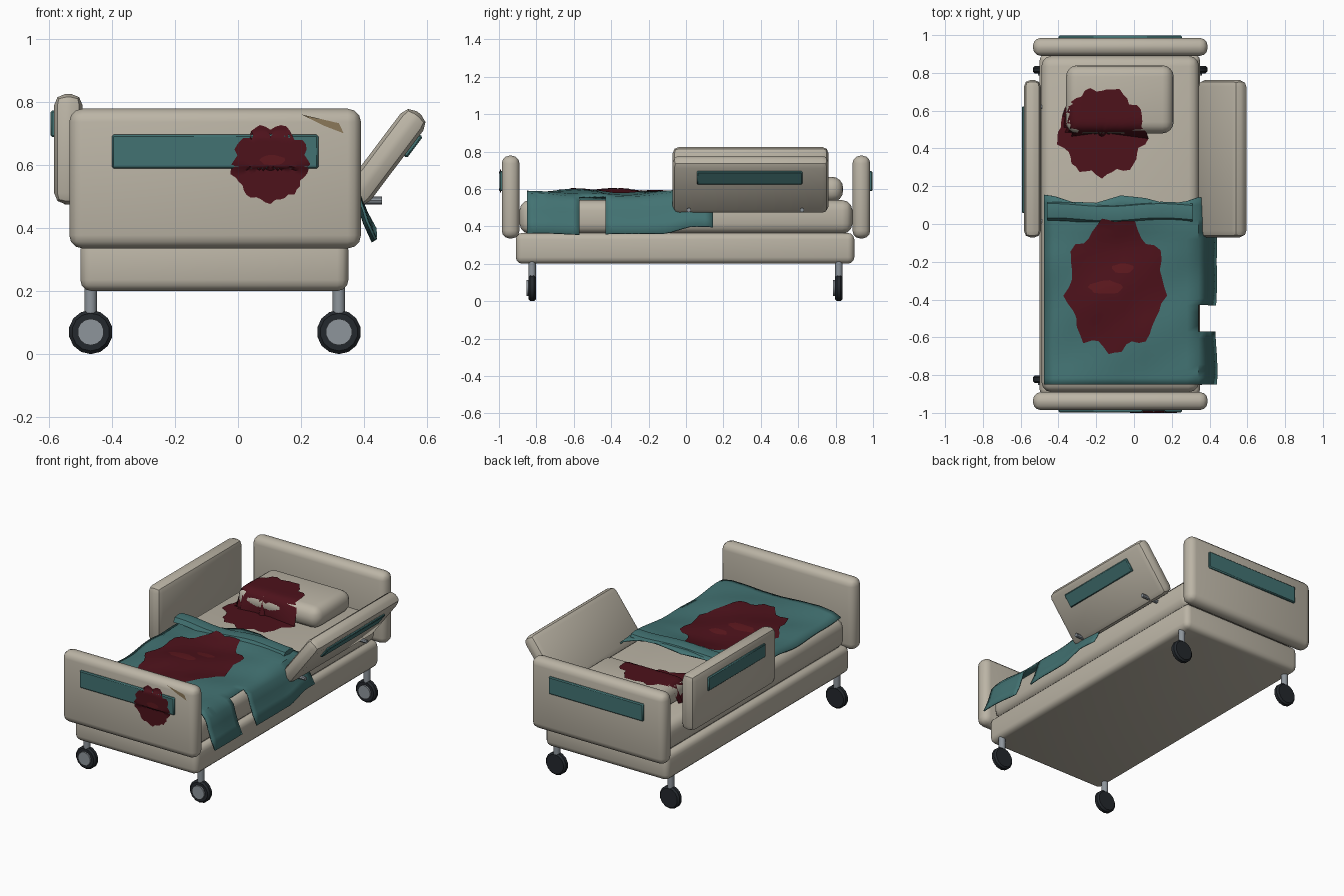
import bpy, bmesh, math, random
from mathutils import Vector, Matrix

if "Cube" in bpy.data.objects:
    bpy.data.objects.remove(bpy.data.objects["Cube"])

random.seed(4)


def material(name, rgb):
    m = bpy.data.materials.new(name)
    m.diffuse_color = (*rgb, 1)
    m.use_nodes = True
    m.node_tree.nodes["Principled BSDF"].inputs["Base Color"].default_value = m.diffuse_color
    return m


BEIGE = material("beige", (0.50, 0.46, 0.38))
TEAL = material("teal", (0.055, 0.17, 0.17))
BLOOD = material("dark_red", (0.075, 0.006, 0.011))
WET = material("wet_red", (0.11, 0.009, 0.013))
RUBBER = material("rubber", (0.017, 0.021, 0.026))
METAL = material("metal", (0.27, 0.30, 0.33))
WOOD = material("chipped", (0.26, 0.19, 0.10))


def finish(name, bm, mat, smooth=True):
    bmesh.ops.recalc_face_normals(bm, faces=bm.faces)
    me = bpy.data.meshes.new(name)
    bm.to_mesh(me)
    bm.free()
    ob = bpy.data.objects.new(name, me)
    bpy.context.collection.objects.link(ob)
    me.materials.append(mat)
    if smooth:
        bpy.context.view_layer.objects.active = ob
        bpy.ops.object.select_all(action='DESELECT')
        ob.select_set(True)
        bpy.ops.object.shade_smooth_by_angle(angle=math.radians(40))
    return ob


def box(name, lo, hi, bevel, mat, seg=3, xf=None):
    lo, hi = Vector(lo), Vector(hi)
    bm = bmesh.new()
    bmesh.ops.create_cube(bm, size=1)
    for v in bm.verts:
        v.co = (lo + hi) / 2 + v.co * (hi - lo)
    bmesh.ops.bevel(bm, geom=bm.edges[:], offset=bevel, segments=seg,
                    profile=0.5, affect='EDGES', clamp_overlap=True)
    if xf:
        bm.transform(xf)
    return finish(name, bm, mat)


def cyl(name, a, b, r, mat, sides=12, bevel=0):
    a, b = Vector(a), Vector(b)
    bm = bmesh.new()
    bmesh.ops.create_cone(bm, cap_ends=True, segments=sides, radius1=r, radius2=r, depth=(b - a).length)
    if bevel:
        rim = [e for e in bm.edges if abs(e.verts[0].co.z - e.verts[1].co.z) < 1e-5]
        bmesh.ops.bevel(bm, geom=rim, offset=bevel, segments=1, affect='EDGES')
    bm.transform(Matrix.Translation((a + b) / 2) @ (b - a).to_track_quat('Z', 'Y').to_matrix().to_4x4())
    return finish(name, bm, mat)


# bed body
box("base_frame", (-0.50, -0.91, 0.20), (0.35, 0.90, 0.365), 0.035, BEIGE)
box("mattress", (-0.49, -0.89, 0.36), (0.345, 0.89, 0.54), 0.055, BEIGE)
box("pillow", (-0.36, 0.48, 0.53), (0.21, 0.84, 0.665), 0.06, BEIGE, 4)

# end boards with coloured inlays
for s, nm in ((-1, "foot"), (1, "head")):
    y = sorted((s * 0.89, s * 0.985))
    p = sorted((s * 0.97, s * 0.997))
    box(nm + "board", (-0.535, y[0], 0.335), (0.39, y[1], 0.778), 0.042, BEIGE)
    box(nm + "board_inlay", (-0.40, p[0], 0.588), (0.255, p[1], 0.696), 0.006, TEAL, 1)

# side rails: left upright, right one bent outward
tilt = Matrix.Translation((0.468, 0, 0.625)) @ Matrix.Rotation(math.radians(37), 4, 'Y')
upright = Matrix.Translation((-0.538, 0, 0.65)) @ Matrix.Diagonal((-1, 1, 1, 1))
for nm, xf in (("right", tilt), ("left", upright)):
    box(nm + "_rail", (-0.045, -0.072, -0.175), (0.045, 0.763, 0.175), 0.036, BEIGE, 2, xf)
    box(nm + "_rail_inlay", (0.03, 0.058, 0.038), (0.056, 0.622, 0.122), 0.005, TEAL, 1, xf)
for i, y in enumerate((0.015, 0.62)):
    cyl(f"right_rail_pin_{i}", (0.30, y, 0.487), (0.457, y, 0.487), 0.012, METAL, 8)
    cyl(f"left_rail_pin_{i}", (-0.42, y, 0.487), (-0.55, y, 0.487), 0.012, METAL, 8)

# castors
for x in (-0.467, 0.32):
    for y in (-0.823, 0.817):
        cyl("castor_stem", (x, y, 0.12), (x, y, 0.22), 0.02, METAL)
        cyl("castor_tyre", (x, y - 0.02, 0.07), (x, y + 0.02, 0.07), 0.07, RUBBER, 14, 0.01)
        cyl("castor_hub", (x, y - 0.03, 0.07), (x, y, 0.07), 0.042, METAL, 14)

# blanket: cross-section swept along the bed, draped on the right, torn notch
prof = [(-0.475, 0.548), (-0.42, 0.568), (-0.33, 0.578), (-0.2, 0.584), (-0.07, 0.586), (0.06, 0.584),
        (0.18, 0.58), (0.28, 0.574), (0.34, 0.562), (0.37, 0.53), (0.385, 0.48), (0.405, 0.42), (0.433, 0.36)]
bm = bmesh.new()
rows = []
for j in range(29):
    y = -0.85 + 0.035 * j
    row = []
    for i, (x, z) in enumerate(prof):
        top = i < 9
        w = 0.008 * math.sin(9 * y + 7 * x) + 0.005 * math.sin(17 * y - 11 * x)
        yy, zz, xx = y, z + (w if top else 0), x
        if not top:
            xx += 0.5 * w
            zz += (i - 8) / 4 * (0.35 * w + max(0, min(0.04, 0.3 * (y + 0.1))))
        if j >= 26:
            yy += (j - 25) / 3 * 0.025 * math.cos(14 * (x + 0.48)) - (0 if top else 0.01)
        if top and y > -0.1:
            zz += 0.012 * min(1, (y + 0.1) / 0.1)
        row.append(bm.verts.new((xx, yy, zz)))
    rows.append(row)
for j in range(28):
    for i in range(len(prof) - 1):
        if 8 <= j < 12 and i >= 8:
            continue
        bm.faces.new((rows[j][i], rows[j][i + 1], rows[j + 1][i + 1], rows[j + 1][i]))
blanket = finish("blanket", bm, TEAL)
sol = blanket.modifiers.new("thickness", 'SOLIDIFY')
sol.thickness = 0.008
sol.offset = 0

# folded blanket hem
bm = bmesh.new()
sect = [(0.0, -0.012), (0.015, 0.014), (0.055, 0.02), (0.09, 0.012), (0.1, -0.004), (0.05, -0.015)]
rings = []
for k in range(15):
    x = -0.46 + 0.77 * k / 14
    dy, dz = 0.01 + 0.008 * math.sin(11 * x), 0.6 + 0.006 * math.sin(13 * x + 1)
    rings.append([bm.verts.new((x, y + dy, z + dz)) for y, z in sect])
for a, b in zip(rings, rings[1:]):
    for i in range(6):
        bm.faces.new((a[i], a[(i + 1) % 6], b[(i + 1) % 6], b[i]))
bm.faces.new(rings[0])
bm.faces.new(rings[-1])
finish("blanket_fold", bm, TEAL)


# stains projected onto whatever lies beneath
def splat(name, c, ru, rv, axis, mat=BLOOD, lift=0.004, n=48, jag=0.1, rings=12):
    bpy.context.view_layer.update()
    dg = bpy.context.evaluated_depsgraph_get()
    d = Vector((0, 0, -1)) if axis == 'z' else Vector((0, 1, 0))

    def point(u, v):
        o = Vector((u, v, 2)) if axis == 'z' else Vector((u, -2, v))
        return bm.verts.new(bpy.context.scene.ray_cast(dg, o, d)[1] - d * lift)

    bm = bmesh.new()
    rad = [1 - jag * (0.5 + 0.5 * math.sin(k * math.tau * 9 / n)) - random.uniform(0, jag) for k in range(n)]
    mid, prev = point(*c), None
    for r in range(1, rings + 1):
        t = r / rings
        ring = []
        for k in range(n):
            a, q = math.tau * k / n, t * (1 + (rad[k] - 1) * t)
            ring.append(point(c[0] + ru * q * math.cos(a), c[1] + rv * q * math.sin(a)))
        for k in range(n):
            m = (k + 1) % n
            bm.faces.new((mid, ring[k], ring[m]) if prev is None else (prev[k], ring[k], ring[m], prev[m]))
        prev = ring
    finish(name, bm, mat)


splat("blanket_stain", (-0.1, -0.33), 0.28, 0.385, 'z')
splat("pillow_stain", (-0.17, 0.485), 0.25, 0.255, 'z')
splat("footboard_stain", (0.103, 0.603), 0.133, 0.13, 'y', lift=0.003)
splat("blanket_wet_patch_a", (-0.06, -0.235), 0.065, 0.03, 'z', WET, 0.002, 14, 0.1, 3)
splat("blanket_wet_patch_b", (-0.15, -0.335), 0.1, 0.04, 'z', WET, 0.002, 14, 0.1, 3)
splat("footboard_wet_patch", (0.11, 0.615), 0.045, 0.018, 'y', WET, 0.001, 14, 0.1, 3)

# chipped paint on the footboard
bm = bmesh.new()
bm.faces.new([bm.verts.new((x, -0.987, z)) for x, z in
              ((0.20, 0.76), (0.27, 0.725), (0.335, 0.70), (0.32, 0.732))])
finish("footboard_chip", bm, WOOD, False)
